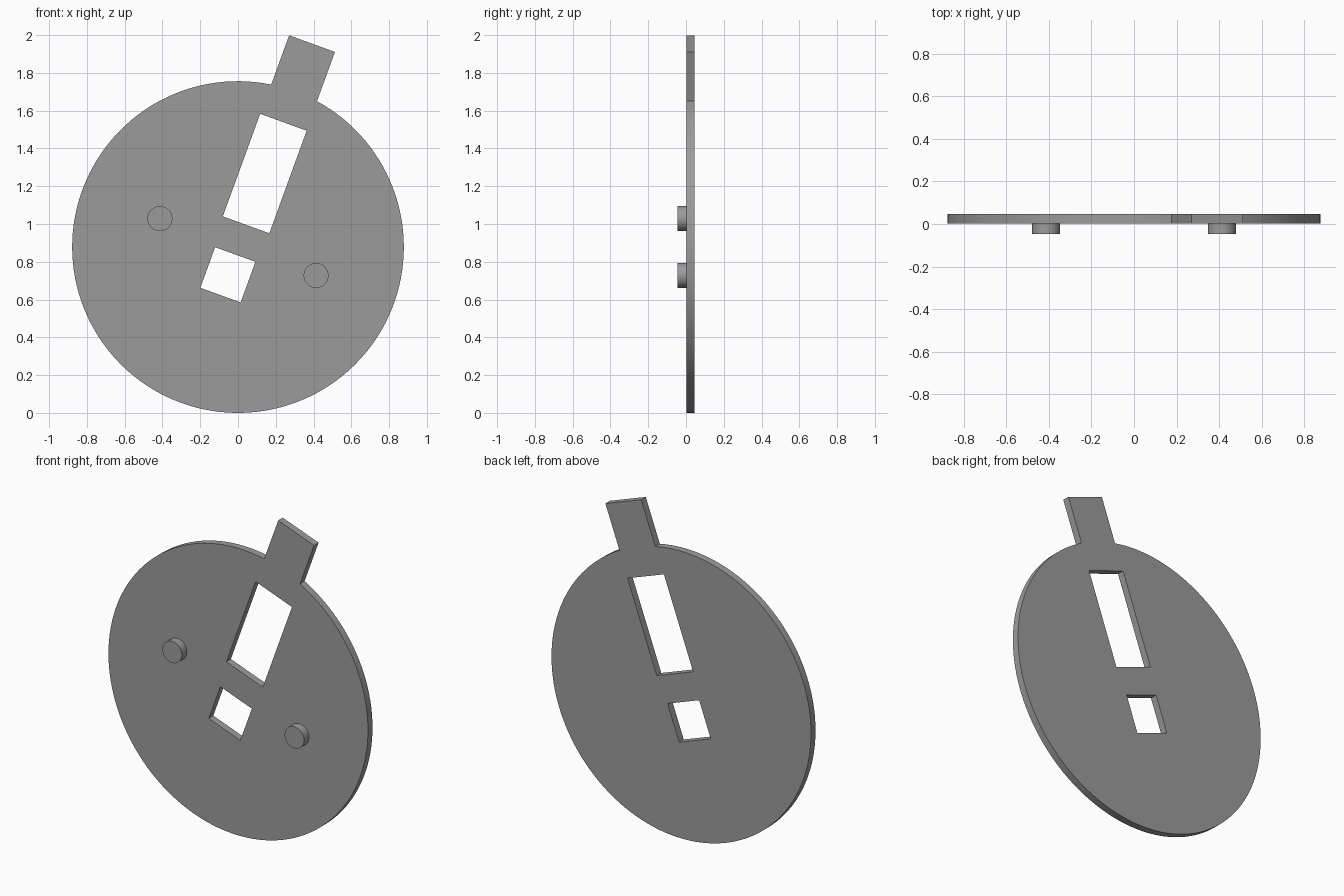
import bpy, bmesh, math
from mathutils import Vector

if "Cube" in bpy.data.objects:
    bpy.data.objects.remove(bpy.data.objects["Cube"])

# Main dimensions
CENTRE_Z = 0.878
RADIUS = 0.878
TILT = math.radians(20)      # lean of the tab and slots from vertical
BACK, MID, FRONT = 0.046, 0.002, -0.046

grey = bpy.data.materials.new("mid_grey")
grey.diffuse_color = (0.33, 0.33, 0.33, 1)
grey.use_nodes = True
grey.node_tree.nodes["Principled BSDF"].inputs["Base Color"].default_value = grey.diffuse_color


def place(across, along, y):
    """Point in the tilted disc frame."""
    c, s = math.cos(TILT), math.sin(TILT)
    return Vector((across * c + along * s, y, CENTRE_Z - across * s + along * c))


def rectangle(half, low, high):
    return [(-half, low), (half, low), (half, high), (-half, high)]


def circle(radius, cx, count):
    return [(cx + radius * math.cos(2 * math.pi * i / count),
             radius * math.sin(2 * math.pi * i / count)) for i in range(count)]


def slab(name, loops, y_back, y_front):
    """Fill an outline with holes and extrude it towards the front."""
    bm = bmesh.new()
    edges = []
    for loop in loops:
        verts = [bm.verts.new(place(a, l, y_back)) for a, l in loop]
        edges += [bm.edges.new((v, verts[(i + 1) % len(verts)]))
                  for i, v in enumerate(verts)]
    bmesh.ops.triangle_fill(bm, use_beauty=True, edges=edges, normal=(0, 1, 0))
    ext = bmesh.ops.extrude_face_region(bm, geom=bm.faces[:], use_keep_orig=True)
    moved = [g for g in ext["geom"] if isinstance(g, bmesh.types.BMVert)]
    bmesh.ops.translate(bm, vec=(0, y_front - y_back, 0), verts=moved)
    bmesh.ops.recalc_face_normals(bm, faces=bm.faces[:])
    mesh = bpy.data.meshes.new(name)
    bm.to_mesh(mesh)
    bm.free()
    mesh.materials.append(grey)
    obj = bpy.data.objects.new(name, mesh)
    bpy.context.collection.objects.link(obj)
    bpy.ops.object.select_all(action='DESELECT')
    obj.select_set(True)
    bpy.context.view_layer.objects.active = obj
    bpy.ops.object.shade_smooth_by_angle(angle=math.radians(30))
    return obj


# Disc outline: a long arc closed by the tab
TAB_HALF, TAB_END, STEPS = 0.129, 1.146, 128
gap = math.asin(TAB_HALF / RADIUS)
outline = []
for i in range(STEPS + 1):
    t = gap + (2 * math.pi - 2 * gap) * i / STEPS
    outline.append((RADIUS * math.sin(t), RADIUS * math.cos(t)))
outline += [(-TAB_HALF, TAB_END), (TAB_HALF, TAB_END)]

# Disc with long slot and small window
slab("disc_plate", [outline,
                    rectangle(0.131, 0.125, 0.703),
                    rectangle(0.1135, -0.271, -0.042)], BACK, MID)

# Two pegs on the front
for side, x in (("left", -0.44), ("right", 0.44)):
    slab(side + "_peg", [circle(0.066, x, 48)], MID, FRONT)
